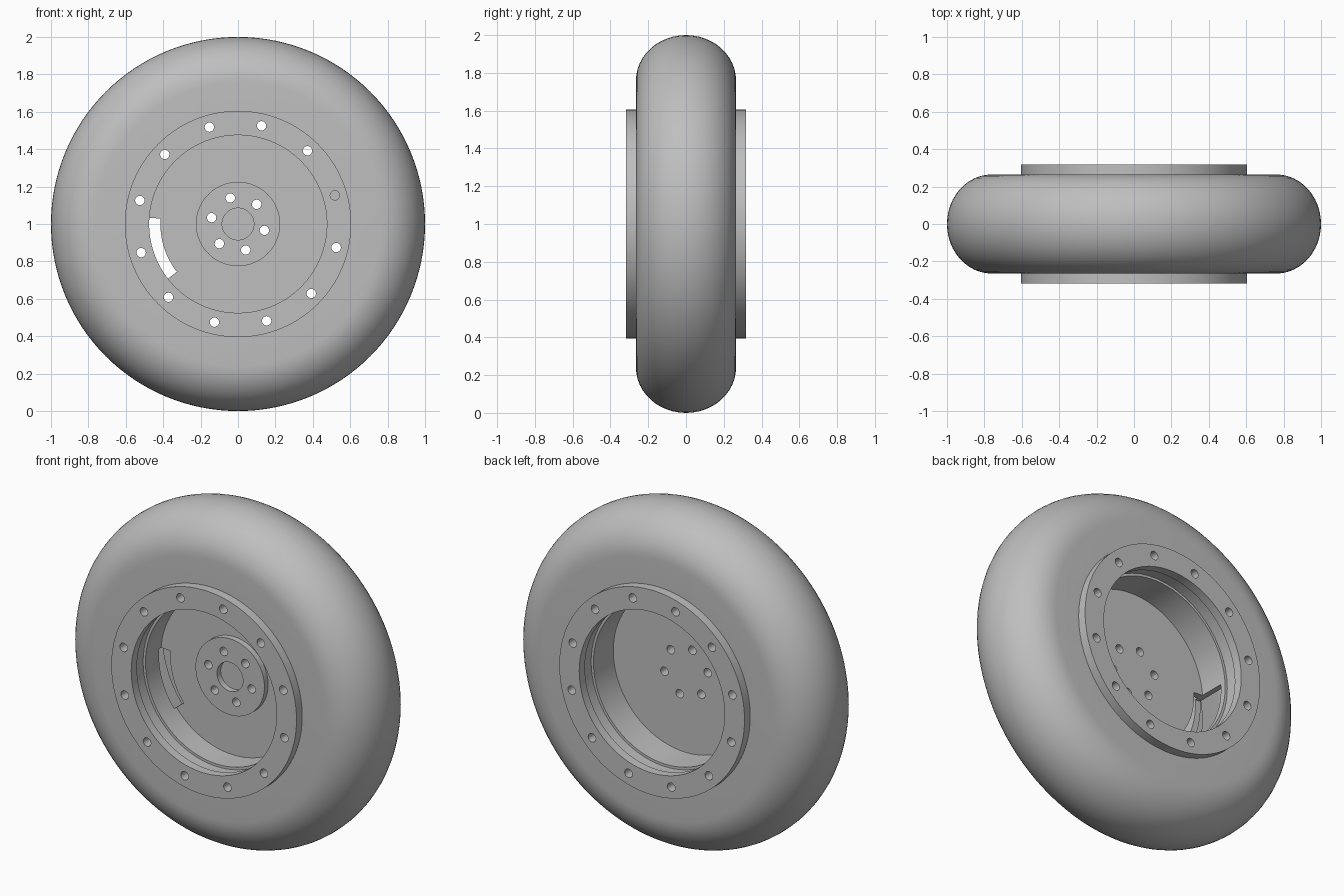
import bpy, bmesh
from math import sin, cos, pi, radians

cube = bpy.data.objects.get("Cube")
if cube:
    bpy.data.objects.remove(cube, do_unlink=True)

mat = bpy.data.materials.new("plain grey")
mat.use_nodes = True
GREY = (0.52, 0.52, 0.52, 1)
mat.diffuse_color = GREY
mat.node_tree.nodes["Principled BSDF"].inputs["Base Color"].default_value = GREY


def make_object(name, bm):
    bmesh.ops.remove_doubles(bm, verts=bm.verts, dist=1e-5)
    bmesh.ops.recalc_face_normals(bm, faces=bm.faces)
    mesh = bpy.data.meshes.new(name)
    bm.to_mesh(mesh)
    bm.free()
    mesh.materials.append(mat)
    obj = bpy.data.objects.new(name, mesh)
    bpy.context.collection.objects.link(obj)
    return obj


def lathe(name, profile, start=0, end=360, steps=128):
    """Turn a closed (radius, y) loop about the axle."""
    bm = bmesh.new()
    full = end - start == 360
    count = steps if full else steps + 1
    loops = []
    for i in range(count):
        a = radians(start + (end - start) * i / steps)
        loops.append([bm.verts.new((r * cos(a), y, 1 + r * sin(a))) for r, y in profile])
    n = len(profile)
    for i in range(steps):
        p, q = loops[i], loops[(i + 1) % count]
        for j in range(n):
            k = (j + 1) % n
            bm.faces.new((p[j], p[k], q[k], q[j]))
    if not full:
        bm.faces.new(loops[0])
        bm.faces.new(loops[-1])
    return make_object(name, bm)


def band(r0, r1, y0, y1):
    return [(r0, y0), (r1, y0), (r1, y1), (r0, y1)]


def pegs(name, circle, angles, spans, radius=0.025, sides=20):
    """Round cutters along y, set on a bolt circle."""
    bm = bmesh.new()
    for angle, (y0, y1) in zip(angles, spans):
        a = radians(angle)
        ends = [[bm.verts.new((circle * cos(a) + radius * cos(t), y,
                               1 + circle * sin(a) + radius * sin(t)))
                 for t in (2 * pi * i / sides for i in range(sides))] for y in (y0, y1)]
        for end in ends:
            bm.faces.new(end)
        for i in range(sides):
            j = (i + 1) % sides
            bm.faces.new((ends[0][i], ends[0][j], ends[1][j], ends[1][i]))
    obj = make_object(name, bm)
    obj.hide_render = True
    return obj


def activate(obj):
    bpy.ops.object.select_all(action='DESELECT')
    obj.select_set(True)
    bpy.context.view_layer.objects.active = obj


def cut(obj, cutter):
    activate(obj)
    mod = obj.modifiers.new("cut", 'BOOLEAN')
    mod.operation = 'DIFFERENCE'
    mod.solver = 'EXACT'
    mod.object = cutter
    bpy.ops.object.modifier_apply(modifier=mod.name)


# Hollow tyre with rounded tread and flat sidewalls
def arc(depth, half_width, steps=24):
    return [(0.76 + depth * cos(t), half_width * sin(t))
            for t in (pi / 2 - pi * i / steps for i in range(steps + 1))]


tyre = lathe("tyre", [(0.49, 0.185), (0.49, 0.265)] + arc(0.24, 0.265)
             + [(0.49, -0.265), (0.49, -0.185)] + arc(0.16, 0.185)[::-1])

# Clamp rings on both faces
rings = [lathe(name, band(0.475, 0.605, s * 0.265, s * 0.318))
         for name, s in (("front_clamp_ring", -1), ("back_clamp_ring", 1))]

# Rim barrel with a bolt flange at each end
barrel = lathe("rim_barrel", [(0.475, -0.185), (0.605, -0.185), (0.605, -0.155), (0.51, -0.155),
                              (0.51, 0.155), (0.605, 0.155), (0.605, 0.185), (0.475, 0.185)])

# Centre disc and raised hub pad with a shallow middle recess
disc = lathe("wheel_disc", band(0, 0.48, -0.04, 0))
hub = lathe("hub_pad", band(0.085, 0.225, -0.075, -0.03))

# Bolt holes; one flange hole stays closed at the front
bolt_angles = [16.5 + 30 * i for i in range(12)]
through = [(-0.5, 0.5)] * 12
ring_cutter = pegs("ring_hole_cutter", 0.54, bolt_angles, through)
flange_cutter = pegs("flange_hole_cutter", 0.54, bolt_angles, [(0.05, 0.5)] + through[1:])
hub_cutter = pegs("hub_hole_cutter", 0.145, [46.5 + 60 * i for i in range(6)], through)
slot_cutter = lathe("slot_cutter", band(0.415, 0.53, -0.06, 0.15), 176, 218, 24)
slot_cutter.hide_render = True

for part in rings + [tyre]:
    cut(part, ring_cutter)
cut(barrel, flange_cutter)
for part in (disc, hub):
    cut(part, hub_cutter)

# Curved slot through the disc edge and the barrel wall
for part in (disc, barrel):
    cut(part, slot_cutter)

for cutter in (ring_cutter, flange_cutter, hub_cutter, slot_cutter):
    bpy.data.objects.remove(cutter, do_unlink=True)

# Smooth round surfaces, crisp edges
for part in rings + [tyre, barrel, disc, hub]:
    activate(part)
    bpy.ops.object.shade_smooth_by_angle(angle=radians(30))
